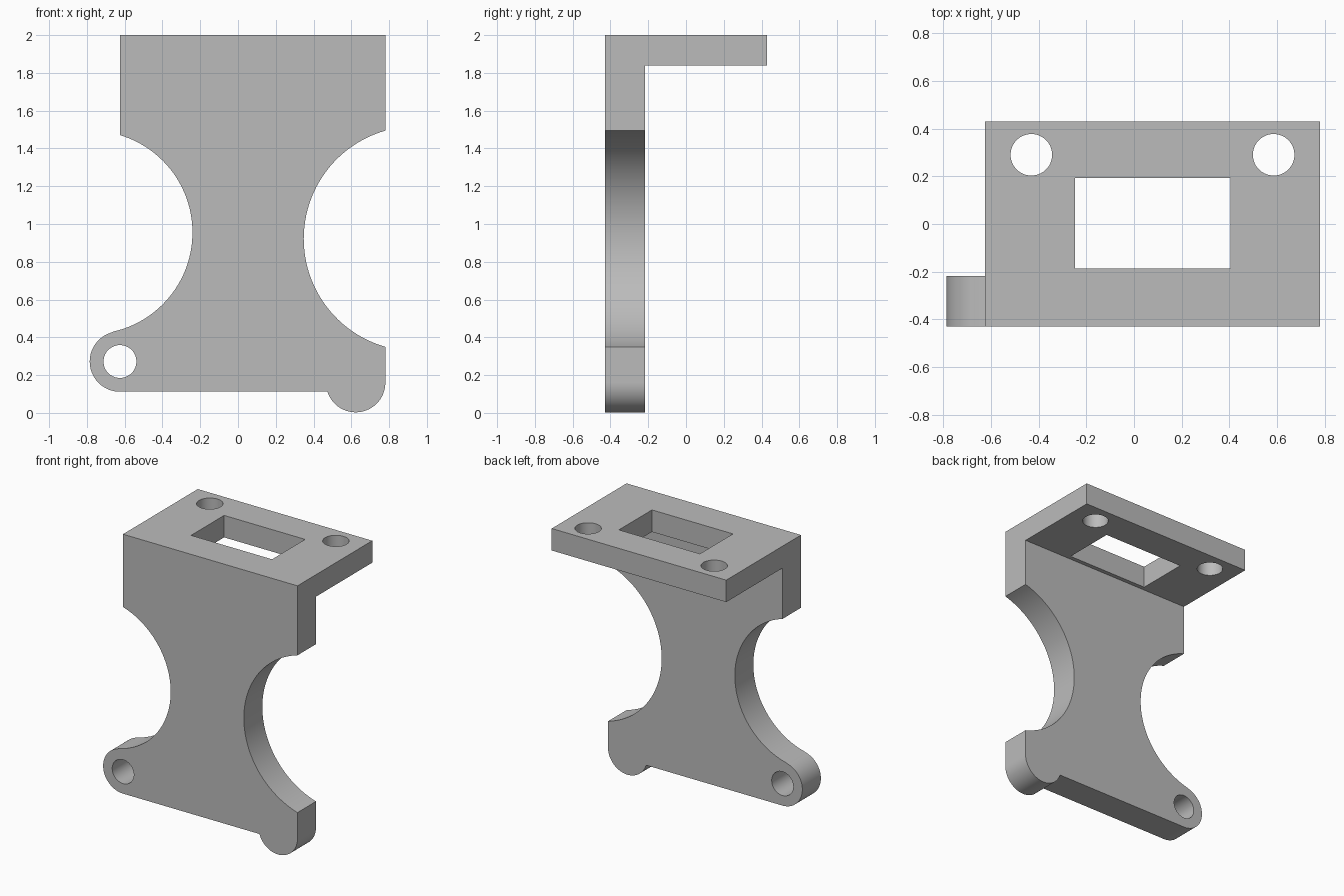
import bpy
import bmesh
from math import radians, cos, sin, atan2, sqrt, pi
from mathutils import Vector

cube = bpy.data.objects.get("Cube")
if cube:
    bpy.data.objects.remove(cube, do_unlink=True)

grey = bpy.data.materials.new("plain grey")
grey.use_nodes = True
colour = (0.5, 0.5, 0.5, 1)
grey.diffuse_color = colour
grey.node_tree.nodes["Principled BSDF"].inputs["Base Color"].default_value = colour

LEFT, RIGHT, FRONT, BACK, TOP = -0.625, 0.78, -0.43, 0.43, 2.0
WEB_BACK, SHELF_BOTTOM = -0.217, 1.84
BASE = 0.112
HOLE_R = 0.087


def prism(name, outline, axis, start, end):
    """Extrude a flat outline along one axis; outline holds the other two coordinates in order."""
    def place(p, d):
        c = list(p)
        c.insert(axis, d)
        return c
    bm = bmesh.new()
    face = bm.faces.new([bm.verts.new(place(p, start)) for p in outline])
    extruded = bmesh.ops.extrude_face_region(bm, geom=[face])
    shift = Vector(place((0, 0), end - start))
    verts = [g for g in extruded["geom"] if isinstance(g, bmesh.types.BMVert)]
    bmesh.ops.translate(bm, verts=verts, vec=shift)
    bmesh.ops.recalc_face_normals(bm, faces=bm.faces)
    mesh = bpy.data.meshes.new(name)
    bm.to_mesh(mesh)
    bm.free()
    mesh.materials.append(grey)
    obj = bpy.data.objects.new(name, mesh)
    bpy.context.collection.objects.link(obj)
    return obj


def arc(centre, r, a0, a1, n=48):
    return [(centre[0] + r * cos(a0 + (a1 - a0) * i / n),
             centre[1] + r * sin(a0 + (a1 - a0) * i / n)) for i in range(n + 1)]


def circle(centre, r):
    return arc(centre, r, 0, 2 * pi, 64)[:-1]


def rectangle(x0, x1, y0, y1):
    return [(x0, y0), (x1, y0), (x1, y1), (x0, y1)]


# Front silhouette: waisted web, eye lug and rounded foot
lug, lug_r = (LEFT, 0.272), 0.16
notch_l, notch_l_r = (-0.779, 0.955), 0.538
notch_r, notch_r_r = (0.943, 0.922), 0.595
foot, foot_r = (RIGHT - 0.157, 0.16), 0.157

to_notch = atan2(notch_l[1] - lug[1], notch_l[0] - lug[0])
edge_l = atan2(sqrt(notch_l_r ** 2 - (LEFT - notch_l[0]) ** 2), LEFT - notch_l[0])
edge_r = atan2(sqrt(notch_r_r ** 2 - (RIGHT - notch_r[0]) ** 2), RIGHT - notch_r[0])
foot_start = atan2(BASE - foot[1], -sqrt(foot_r ** 2 - (BASE - foot[1]) ** 2))

silhouette = [(LEFT, TOP)]
silhouette += arc(notch_l, notch_l_r, edge_l, to_notch - pi)
silhouette += arc(lug, lug_r, to_notch, 1.5 * pi)[1:]
silhouette += arc(foot, foot_r, foot_start, 0)
silhouette += arc(notch_r, notch_r_r, 2 * pi - edge_r, edge_r)
silhouette += [(RIGHT, TOP)]

# Body: side profile of web and shelf, trimmed to the silhouette
bracket = prism("bracket", [(FRONT, -0.1), (WEB_BACK, -0.1), (WEB_BACK, SHELF_BOTTOM),
                            (BACK, SHELF_BOTTOM), (BACK, TOP), (FRONT, TOP)], 0, -1, 1)
silhouette[0], silhouette[-1] = (LEFT, TOP + 0.1), (RIGHT, TOP + 0.1)
trimmer = prism("silhouette_trimmer", silhouette, 1, -1, 1)

# Openings: lug eye, shelf window and two bolt holes
cutters = [
    prism("lug_eye_cutter", circle(lug, HOLE_R), 1, -0.6, 0),
    prism("window_cutter", rectangle(-0.247, 0.405, -0.187, 0.193), 2, 1.7, 2.1),
]
for x in (-0.43, 0.585):
    cutters.append(prism("bolt_hole_cutter", circle((x, 0.29), HOLE_R), 2, 1.7, 2.1))

for tool in [trimmer] + cutters:
    mod = bracket.modifiers.new(tool.name, "BOOLEAN")
    mod.operation = "INTERSECT" if tool is trimmer else "DIFFERENCE"
    mod.solver = "EXACT"
    mod.object = tool
    tool.hide_render = True

# Bake the cuts, then drop the helpers
graph = bpy.context.evaluated_depsgraph_get()
baked = bpy.data.meshes.new_from_object(bracket.evaluated_get(graph))
bracket.modifiers.clear()
bracket.data = baked
for tool in [trimmer] + cutters:
    bpy.data.objects.remove(tool, do_unlink=True)

bpy.ops.object.select_all(action="DESELECT")
bracket.select_set(True)
bpy.context.view_layer.objects.active = bracket
bpy.ops.object.shade_smooth_by_angle(angle=radians(20))
